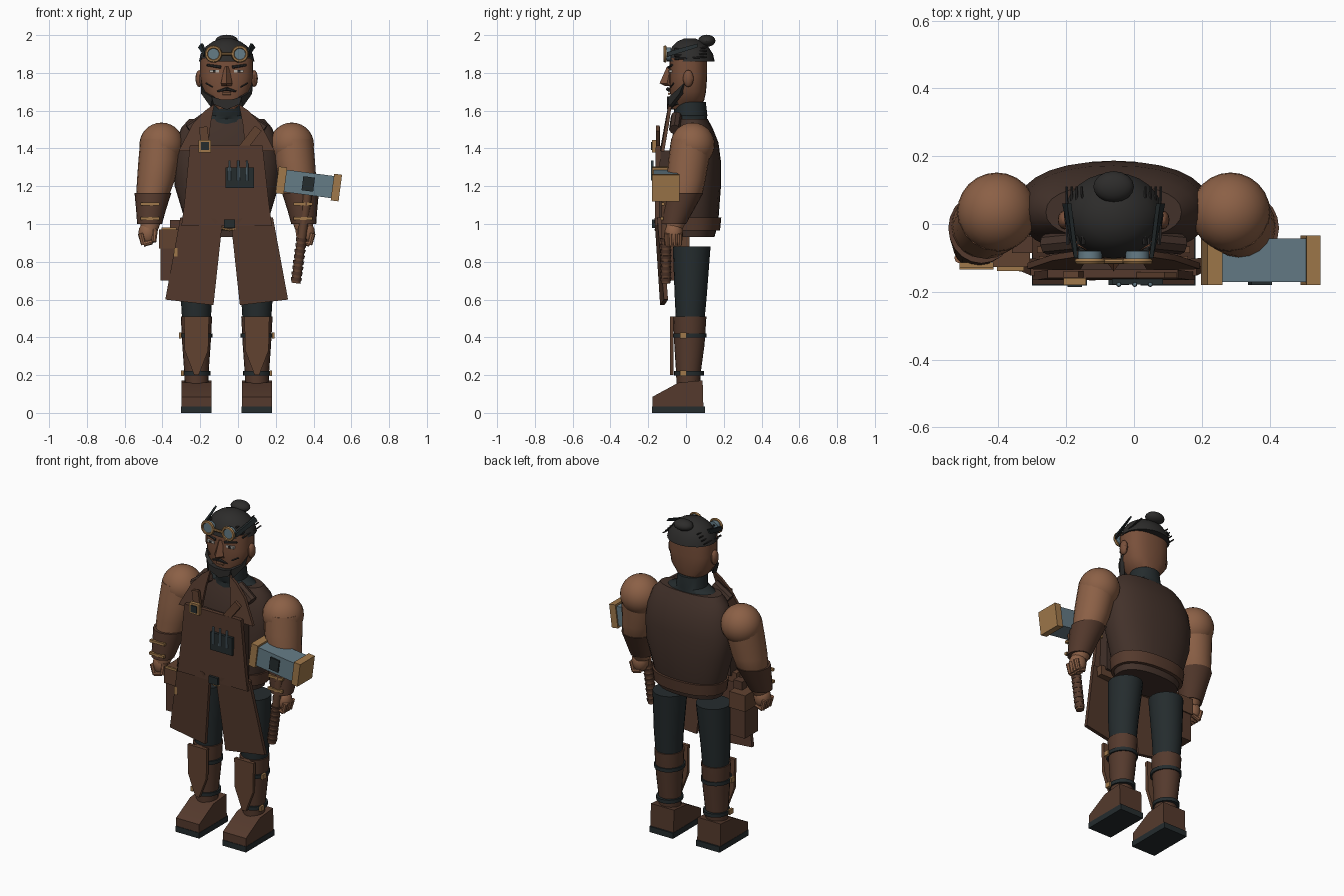
import bpy, bmesh, math
from mathutils import Vector, Matrix

if "Cube" in bpy.data.objects:
    bpy.data.objects.remove(bpy.data.objects["Cube"])

CX = -0.06  # body centre line

def mat(name, r, g, b):
    m = bpy.data.materials.new(name)
    m.diffuse_color = (r, g, b, 1)
    m.use_nodes = True
    m.node_tree.nodes["Principled BSDF"].inputs["Base Color"].default_value = m.diffuse_color
    return m

SKIN = mat("skin", .26, .117, .061)
FACE = mat("face_skin", .19, .08, .043)
LEATHER = mat("leather", .09, .042, .026)
JACKET = mat("jacket", .055, .031, .023)
STRAP = mat("strap_leather", .12, .055, .03)
CLOTH = mat("dark_cloth", .018, .025, .027)
HAIR = mat("hair", .026, .025, .024)
STEEL = mat("steel", .13, .2, .24)
BRASS = mat("brass", .35, .19, .07)
WHITE = mat("eye_white", .45, .42, .38)

def finish(name, bm, m):
    bmesh.ops.recalc_face_normals(bm, faces=bm.faces)
    me = bpy.data.meshes.new(name)
    bm.to_mesh(me)
    bm.free()
    me.shade_smooth()
    me.set_sharp_from_angle(angle=math.radians(32))
    me.materials.append(m)
    ob = bpy.data.objects.new(name, me)
    bpy.context.collection.objects.link(ob)
    return ob

def loft(name, rings, m, n=20, p=2.0, turn=0.0):
    """Stack of (super)elliptic rings (x, y, z, rx, ry)."""
    bm = bmesh.new()
    loops = []
    for x, y, z, rx, ry in rings:
        vs = []
        for i in range(n):
            a = 2 * math.pi * i / n + turn
            c, s = math.cos(a), math.sin(a)
            vs.append(bm.verts.new((x + rx * math.copysign(abs(c) ** (2 / p), c),
                                    y + ry * math.copysign(abs(s) ** (2 / p), s), z)))
        loops.append(vs)
    for a, b in zip(loops, loops[1:]):
        for i in range(n):
            bm.faces.new((a[i], a[(i + 1) % n], b[(i + 1) % n], b[i]))
    bm.faces.new(loops[0])
    bm.faces.new(loops[-1])
    return finish(name, bm, m)

def panel(name, pts, off, m):
    """Polygon extruded along an offset vector."""
    bm = bmesh.new()
    f = bm.faces.new([bm.verts.new(p) for p in pts])
    r = bmesh.ops.extrude_face_region(bm, geom=[f])
    bmesh.ops.translate(bm, vec=off, verts=[v for v in r["geom"] if isinstance(v, bmesh.types.BMVert)])
    return finish(name, bm, m)

def box(name, c, size, m, rot=None):
    bm = bmesh.new()
    M = Matrix.Translation(c) @ (rot or Matrix()) @ Matrix.Diagonal((*size, 1))
    bmesh.ops.create_cube(bm, size=1, matrix=M)
    return finish(name, bm, m)

def ball(name, c, r, m, n=20):
    bm = bmesh.new()
    bmesh.ops.create_uvsphere(bm, u_segments=n, v_segments=n // 2 + 2, radius=1,
                              matrix=Matrix.Translation(c) @ Matrix.Diagonal((*r, 1)))
    return finish(name, bm, m)

def rod(name, a, b, r1, r2, m, n=10):
    a, b = Vector(a), Vector(b)
    d = b - a
    bm = bmesh.new()
    M = Matrix.Translation((a + b) / 2) @ d.to_track_quat('Z', 'Y').to_matrix().to_4x4()
    bmesh.ops.create_cone(bm, cap_ends=True, segments=n, radius1=r1, radius2=r2, depth=d.length, matrix=M)
    return finish(name, bm, m)

def ring(name, c, R, r, m, N=20, k=6):
    bm = bmesh.new()
    g = [[bm.verts.new((c[0] + (R + r * math.cos(v)) * math.cos(u), c[1] + r * math.sin(v),
                        c[2] + (R + r * math.cos(v)) * math.sin(u)))
          for v in (2 * math.pi * j / k for j in range(k))] for u in (2 * math.pi * i / N for i in range(N))]
    for i in range(N):
        for j in range(k):
            bm.faces.new((g[i][j], g[(i + 1) % N][j], g[(i + 1) % N][(j + 1) % k], g[i][(j + 1) % k]))
    return finish(name, bm, m)

# torso, belt and neck
loft("jacket_body", [(CX, .035, .93, .20, .115), (CX, .04, 1.0, .215, .13), (CX, .045, 1.2, .275, .14),
                     (CX, .045, 1.33, .285, .14), (CX, .045, 1.43, .27, .127), (CX, .04, 1.51, .24, .10),
                     (CX, .035, 1.555, .20, .08)], JACKET, 28, 2.3)
loft("hip_belt", [(CX, .04, .965, .225, .14), (CX, .042, 1.035, .235, .145)], LEATHER, 28, 2.3)
loft("turtleneck", [(CX, .03, 1.52, .19, .085), (CX, .03, 1.557, .15, .08), (CX, .025, 1.575, .09, .088),
                    (CX, .02, 1.645, .085, .085)], CLOTH)

# head
loft("head", [(CX, -.02, 1.61, .05, .055), (CX, .01, 1.65, .09, .085), (CX, .01, 1.70, .128, .096),
              (CX, .012, 1.78, .14, .1), (CX, .012, 1.88, .14, .1)], FACE, 24, 2.5)
loft("hair_cap", [(CX, .025, 1.86, .147, .127), (CX, .025, 1.90, .138, .118), (CX, .022, 1.94, .11, .095),
                  (CX, .02, 1.965, .075, .068), (CX, .02, 1.982, .03, .03)], HAIR, 24)
ball("hair_bun", (CX, .11, 1.97), (.06, .046, .032), HAIR, 16)
loft("nose", [(CX, -.085, 1.73, .026, .025), (CX, -.1, 1.745, .03, .04), (CX, -.082, 1.835, .012, .018)], FACE, 4)
panel("chin_beard", [(CX + x, -.1, z) for x, z in ((-.08, 1.675), (-.03, 1.66), (.03, 1.66), (.08, 1.675),
                                                 (.07, 1.635), (0, 1.605), (-.07, 1.635))], (0, .06, 0), HAIR)
rod("lower_lip", (CX - .022, -.09, 1.69), (CX + .022, -.09, 1.69), .007, .007, SKIN, 6)
rod("goggle_bridge", (CX - .03, -.11, 1.9), (CX + .03, -.11, 1.9), .008, .008, BRASS, 8)
for s in (-1, 1):
    X = lambda d: CX + s * d
    ball("ear", (X(.145), .012, 1.77), (.02, .028, .045), FACE, 12)
    box("eye", (X(.065), -.082, 1.808), (.05, .016, .014), WHITE)
    box("iris", (X(.065), -.088, 1.808), (.014, .01, .014), HAIR)
    rod("eyebrow", (X(.03), -.09, 1.83), (X(.105), -.075, 1.842), .008, .006, HAIR, 6)
    rod("moustache", (X(0), -.096, 1.715), (X(.05), -.09, 1.702), .01, .004, HAIR, 6)
    rod("cheek_line", (X(.075), -.082, 1.725), (X(.11), -.066, 1.745), .004, .004, HAIR, 5)
    panel("jaw_beard", [(X(.137), -.012, 1.745), (X(.135), -.035, 1.69), (X(.085), -.09, 1.62),
                        (X(.075), -.095, 1.67), (X(.125), -.06, 1.70)], (-s * .015, .02, 0), HAIR)
    ring("goggle_rim", (X(.07), -.11, 1.9), .037, .009, BRASS)
    rod("goggle_lens", (X(.07), -.08, 1.9), (X(.07), -.112, 1.9), .035, .035, STEEL, 16)
    panel("goggle_strap", [(X(.105), -.1, 1.885), (X(.105), -.1, 1.91), (X(.125), .06, 1.955), (X(.14), .06, 1.935)],
          (s * .012, 0, 0), CLOTH)
    for i in range(4):
        d, z = .09 + .015 * i, 1.955 - .017 * i
        rod("hair_strand", (X(d), -.06, z - .03), (X(d + .004), .11, z - .02), .006, .004, HAIR, 6)

# apron bib, skirts and collar
P = lambda pts: [(CX + x, y, z) for x, y, z in pts]
panel("apron_bib", P([(-.195, -.135, 1.415), (.19, -.135, 1.415), (.225, -.14, 1.1), (.24, -.14, .99),
                      (-.24, -.14, .99), (-.225, -.14, 1.1)]), (0, -.025, 0), LEATHER)
box("bib_backing", (CX, -.11, 1.2), (.38, .06, .38), JACKET)
box("waist_strap", (CX, -.12, 1.0), (.44, .05, .06), STRAP)
box("strap_right", (.055, -.15, 1.44), (.045, .018, .17), STRAP, Matrix.Rotation(math.radians(38), 4, 'Y'))
box("strap_left", (-.175, -.148, 1.44), (.045, .02, .15), STRAP, Matrix.Rotation(math.radians(-8), 4, 'Y'))
box("strap_buckle", (-.175, -.17, 1.412), (.066, .02, .066), BRASS)
box("strap_buckle_core", (-.175, -.178, 1.412), (.042, .016, .042), CLOTH)
box("tool_pocket", (.01, -.17, 1.245), (.15, .018, .11), CLOTH)
for x in (-.045, .002, .048):
    rod("pocket_tool", (x, -.178, 1.23), (x, -.178, 1.335), .008, .006, STEEL, 8)
box("waist_clasp", (CX + .015, -.17, 1.002), (.06, .02, .045), CLOTH)
for s in (-1, 1):
    rod("waist_clasp_bar", (CX + .015, -.16, .968), (CX + .015 + s * .045, -.155, .978), .007, .007, BRASS, 6)
    panel("apron_skirt", [(CX + s * x, y, z) for x, y, z in ((.025, -.14, .985), (.06, -.145, 1.03), (.245, -.13, 1.035),
                          (.325, -.095, .60), (.07, -.115, .57))], (0, -.022, 0), LEATHER)
    panel("collar_flap", [(CX + s * x, y, z) for x, y, z in ((.065, -.075, 1.635), (.115, -.08, 1.6), (.18, -.09, 1.53),
                          (.255, -.115, 1.385), (.1, -.12, 1.39), (.085, -.095, 1.53))], (0, -.018, 0), LEATHER)
    rod("collar_side", (CX + s * .1, -.05, 1.57), (CX + s * .2, -.06, 1.5), .03, .03, JACKET, 8)

# hip pouch
box("hip_pouch", (-.36, -.055, .81), (.10, .13, .22), LEATHER)
box("pouch_flap", (-.362, -.055, .92), (.11, .145, .10), STRAP)
box("pouch_hanger", (-.33, -.06, .98), (.06, .05, .08), LEATHER)
box("pouch_clip", (-.365, -.132, .975), (.08, .012, .014), BRASS)
box("pouch_stud", (-.33, -.13, .85), (.02, .02, .045), BRASS)

for s in (-1, 1):
    X = lambda d: CX + s * d
    # arms
    ball("shoulder", (X(.345), .035, 1.42), (.117, .117, .117), SKIN, 24)
    loft("arm", [(X(.408), -.065, .97, .045, .045), (X(.4), -.045, 1.05, .065, .065), (X(.388), -.005, 1.17, .09, .095),
                 (X(.375), .0, 1.23, .1, .103), (X(.36), .015, 1.34, .107, .108), (X(.35), .03, 1.45, .107, .108)], SKIN)
    loft("bracer", [(X(.408), -.065, 1.0, .066, .065), (X(.4), -.04, 1.08, .08, .085),
                    (X(.39), -.012, 1.165, .098, .104)], LEATHER)
    for z, y in ((1.105, -.122), (1.03, -.126)):
        box("bracer_clasp", (X(.405), y, z), (.10, .016, .016), BRASS)
    # hands
    ball("palm", (X(.418), -.065, .95), (.05, .05, .065), SKIN, 12)
    for i in range(4):
        y = -.1 + .022 * i
        rod("finger", (X(.455), y, .95), (X(.44), y, .89), .016, .013, SKIN, 8)
        rod("fingertip", (X(.44), y, .893), (X(.395), y, .905), .014, .012, SKIN, 8)
    rod("thumb", (X(.38), -.09, .97), (X(.385), -.105, .905), .017, .013, SKIN, 8)
    # legs
    L = .16
    loft("trouser_leg", [(X(L), .022, .48, .075, .075), (X(L), .025, .62, .084, .085), (X(L - .012), .03, .88, .098, .1)], CLOTH)
    loft("boot_shaft", [(X(L), .012, .15, .062, .062), (X(L), .013, .22, .065, .066), (X(L), .018, .36, .075, .08),
                        (X(L), .02, .51, .083, .088)], LEATHER)
    for z, r in ((.41, .086), (.21, .074)):
        loft("boot_band", [(X(L), .016, z - .011, r, r + .006), (X(L), .016, z + .011, r, r + .006)], CLOTH)
        box("band_buckle", (X(L + r), -.015, z), (.014, .035, .03), BRASS)
    panel("shin_guard", [(X(L + x), -.066, z) for x, z in ((-.066, .51), (.066, .51), (.062, .33), (.012, .2),
                                                          (-.012, .2), (-.062, .33))], (0, -.02, 0), STRAP)
    panel("boot_foot", [(X(L - .079), y, z) for y, z in ((.092, .03), (-.178, .03), (-.178, .085), (-.04, .16), (.088, .172))],
          (s * .158, 0, 0), LEATHER)
    box("boot_sole", (X(L), -.04, .0175), (.162, .282, .035), CLOTH)

# hammer held in the left hand
tilt = Matrix.Rotation(math.radians(7.5), 4, 'Y')
hc = Vector((.375, -.107, 1.212))
box("hammer_core", hc, (.30, .128, .118), STEEL, tilt)
for d, w in ((-.147, .045), (.147, .042)):
    box("hammer_cap", hc + tilt.to_3x3() @ Vector((d, 0, 0)), (w, .145, .142), BRASS, tilt)
box("hammer_plate", hc + Vector((-.003, -.066, 0)), (.062, .014, .075), CLOTH, tilt)
down = tilt.to_3x3() @ Vector((0, 0, -1))
rod("hammer_handle", hc, hc + down * .53, .024, .024, STRAP, 12)
for i in range(8):
    a = hc + down * (.29 + .03 * i)
    rod("handle_wrap", a, a + down * .018, .03, .027, LEATHER, 12)
